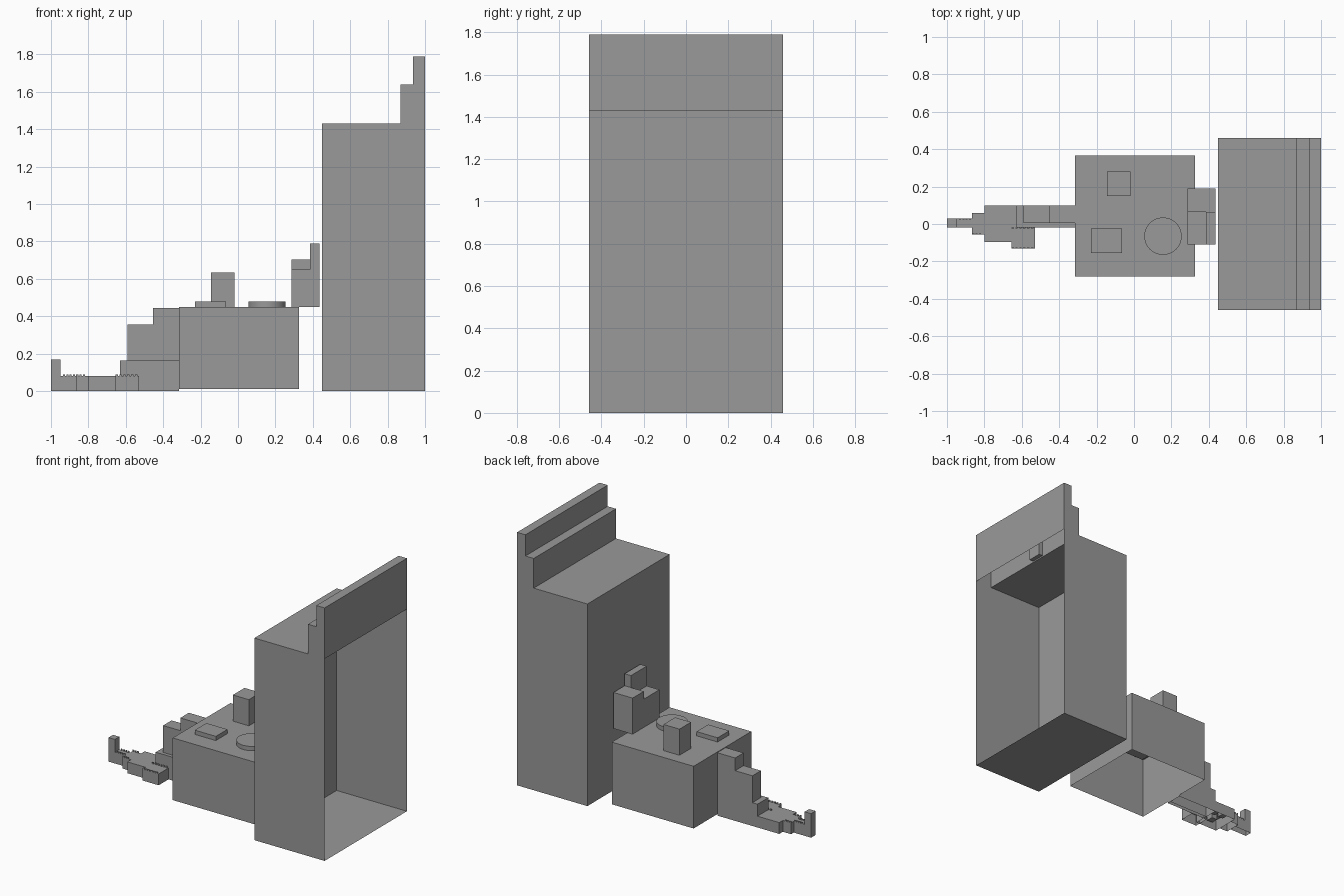
import bpy
import bmesh
from mathutils import Vector

cube = bpy.data.objects.get("Cube")
if cube:
    bpy.data.objects.remove(cube, do_unlink=True)

GREY = (0.32, 0.32, 0.32, 1)
stone = bpy.data.materials.new("stone_grey")
stone.diffuse_color = GREY
stone.use_nodes = True
stone.node_tree.nodes["Principled BSDF"].inputs["Base Color"].default_value = GREY


def finish(name, bm):
    mesh = bpy.data.meshes.new(name)
    bm.to_mesh(mesh)
    bm.free()
    mesh.materials.append(stone)
    obj = bpy.data.objects.new(name, mesh)
    bpy.context.scene.collection.objects.link(obj)
    return obj


def extruded(profile, y0, y1):
    """Solid from an x-z outline, stretched from y0 to y1."""
    bm = bmesh.new()
    face = bm.faces.new([bm.verts.new((x, y0, z)) for x, z in profile])
    geom = bmesh.ops.extrude_face_region(bm, geom=[face], use_keep_orig=True)["geom"]
    bmesh.ops.translate(bm, vec=(0, y1 - y0, 0),
                        verts=[g for g in geom if isinstance(g, bmesh.types.BMVert)])
    bmesh.ops.recalc_face_normals(bm, faces=bm.faces)
    return bm


def block(x, z, y):
    return extruded([(x[0], z[0]), (x[1], z[0]), (x[1], z[1]), (x[0], z[1])], *y)


def remove_faces(bm, test):
    faces = [f for f in bm.faces if test(f)]
    bmesh.ops.delete(bm, geom=faces, context='FACES')


def open_bottom(bm):
    bm.normal_update()
    remove_faces(bm, lambda f: f.normal.z < -0.9)
    return bm


def recess(bm, on_face, ranges, offset):
    """Cut a rectangle into the flat area chosen by on_face and push it by offset."""
    for axis, limits in ranges.items():
        for value in limits:
            point, normal = Vector(), Vector()
            point[axis], normal[axis] = value, 1
            faces = [f for f in bm.faces if on_face(f)]
            geom = set(faces)
            for f in faces:
                geom.update(f.edges, f.verts)
            bmesh.ops.bisect_plane(bm, geom=list(geom), plane_co=point, plane_no=normal)
            bm.normal_update()
    chosen = [f for f in bm.faces if on_face(f) and all(
        lo < f.calc_center_median()[a] < hi for a, (lo, hi) in ranges.items())]
    geom = bmesh.ops.extrude_face_region(bm, geom=chosen)["geom"]
    bmesh.ops.translate(bm, vec=offset,
                        verts=[g for g in geom if isinstance(g, bmesh.types.BMVert)])
    bm.normal_update()


def top_at(z):
    return lambda f: f.normal.z > 0.9 and abs(f.calc_center_median().z - z) < 0.001


# Tall hollow tower with stepped parapet, open towards +x
bm = extruded([(0.45, 0), (1, 0), (1, 1.43), (1, 1.79), (0.935, 1.79),
               (0.935, 1.64), (0.87, 1.64), (0.87, 1.43), (0.45, 1.43)], -0.46, 0.46)
bm.normal_update()
remove_faces(bm, lambda f: f.normal.x > 0.9 and f.calc_center_median().z < 1)
recess(bm, lambda f: f.normal.x < -0.9 and abs(f.calc_center_median().x - 0.87) < 0.01,
       {1: (-0.02, 0.08), 2: (1.44, 1.62)}, (0.03, 0, 0))
finish("tall_tower", bm)

# Main hall with sunken roof inside a rim
bm = open_bottom(block((-0.315, 0.325), (0.01, 0.45), (-0.28, 0.365)))
recess(bm, top_at(0.45), {0: (-0.275, 0.285), 1: (-0.24, 0.325)}, (0, 0, -0.03))
finish("main_hall", bm)

# Roof structures on the hall and the stepped turret at its side
for name, x, z, y in (
        ("roof_chimney", (-0.145, -0.02), (0.42, 0.635), (0.15, 0.28)),
        ("roof_box", (-0.23, -0.065), (0.42, 0.48), (-0.155, -0.025)),
        ("turret_back", (0.285, 0.435), (0.45, 0.705), (0.065, 0.19)),
        ("turret_tall", (0.385, 0.435), (0.45, 0.79), (-0.11, 0.065)),
        ("turret_front", (0.285, 0.385), (0.45, 0.65), (-0.11, 0.065))):
    finish(name, block(x, z, y))

bpy.ops.mesh.primitive_cylinder_add(vertices=48, radius=0.1, depth=0.06,
                                    location=(0.155, -0.065, 0.45))
drum = bpy.context.object
drum.name = "roof_drum"
drum.data.materials.append(stone)
bpy.ops.object.shade_smooth_by_angle()

# Stepped wing running from the hall
bm = extruded([(-0.63, 0), (-0.315, 0), (-0.315, 0.445), (-0.455, 0.445), (-0.455, 0.355),
               (-0.59, 0.355), (-0.59, 0.165), (-0.63, 0.165)], 0.005, 0.10)
finish("stepped_wing", open_bottom(bm))
finish("wing_ledge", open_bottom(block((-0.63, -0.315), (0, 0.165), (-0.02, 0.005))))

# Low fort: courtyard block with three pits
bm = open_bottom(block((-0.8, -0.63), (0, 0.08), (-0.095, 0.10)))
for x, y in (((-0.775, -0.735), (0.005, 0.06)), ((-0.705, -0.66), (0.005, 0.06)),
             ((-0.755, -0.71), (-0.08, -0.03))):
    recess(bm, top_at(0.08), {0: x, 1: y}, (0, 0, -0.04))
finish("courtyard", bm)

# Low fort: side bastion, narrow gate and end post
finish("side_bastion", open_bottom(block((-0.655, -0.53), (0, 0.08), (-0.13, -0.02))))
finish("gate_block", open_bottom(block((-0.865, -0.8), (0, 0.08), (-0.055, 0.06))))
bm = extruded([(-1, 0), (-0.865, 0), (-0.865, 0.08), (-0.95, 0.08),
               (-0.95, 0.17), (-1, 0.17)], -0.02, 0.03)
finish("end_post", open_bottom(bm))


# Small battlements along the low roof edges
def battlements(name, x_start, x_end, y, count):
    step = (x_end - x_start) / count
    for i in range(count):
        x = x_start + i * step
        finish(f"{name}_{i + 1}", block((x, x + step * 0.6), (0.08, 0.09), (y, y + 0.005)))


for side, y in (("front", -0.13), ("back", -0.025)):
    battlements(f"bastion_tooth_{side}", -0.655, -0.53, y, 6)
for side, y in (("front", -0.02), ("back", 0.025)):
    battlements(f"post_tooth_{side}", -0.935, -0.865, y, 4)
for side, y in (("front", -0.055), ("back", 0.055)):
    battlements(f"gate_tooth_{side}", -0.865, -0.81, y, 3)
